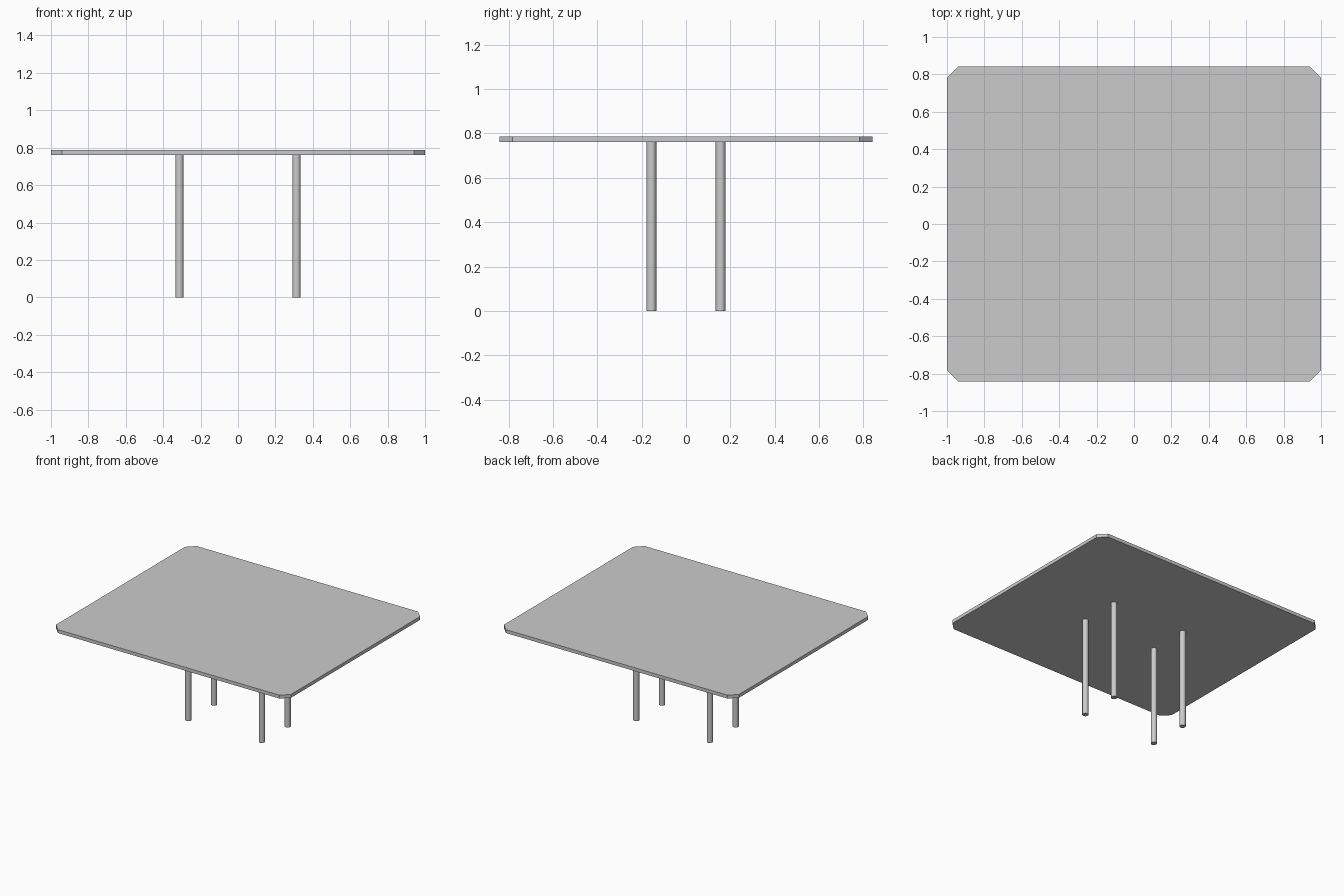
import bpy, bmesh

if "Cube" in bpy.data.objects:
    bpy.data.objects.remove(bpy.data.objects["Cube"])

HALF_X, HALF_Y, CUT = 1.0, 0.841, 0.058
UNDER, TOP = 0.761, 0.787
LEG_X, LEG_Y, LEG_R = 0.313, 0.156, 0.022


def finish(name, bm):
    bmesh.ops.recalc_face_normals(bm, faces=bm.faces)
    mesh = bpy.data.meshes.new(name)
    bm.to_mesh(mesh)
    bm.free()
    obj = bpy.data.objects.new(name, mesh)
    bpy.context.collection.objects.link(obj)
    return obj


# Table top: slab with clipped vertical corners
bm = bmesh.new()
bmesh.ops.create_cube(bm, size=1)
for v in bm.verts:
    v.co = (v.co.x * 2 * HALF_X, v.co.y * 2 * HALF_Y, TOP if v.co.z > 0 else UNDER)
corners = [e for e in bm.edges if abs(e.verts[0].co.z - e.verts[1].co.z) > 0.01]
bmesh.ops.bevel(bm, geom=corners, offset=CUT, offset_type='OFFSET',
                segments=1, affect='EDGES')
finish("table_top", bm)


# Four round legs
def leg(name, x, y):
    bpy.ops.mesh.primitive_cylinder_add(vertices=16, radius=LEG_R, depth=UNDER,
                                        location=(x, y, UNDER / 2))
    obj = bpy.context.object
    obj.name = name
    bpy.ops.object.shade_smooth_by_angle()


for side, sx in (("left", -1), ("right", 1)):
    for end, sy in (("front", -1), ("back", 1)):
        leg(f"{end}_{side}_leg", sx * LEG_X, sy * LEG_Y)
